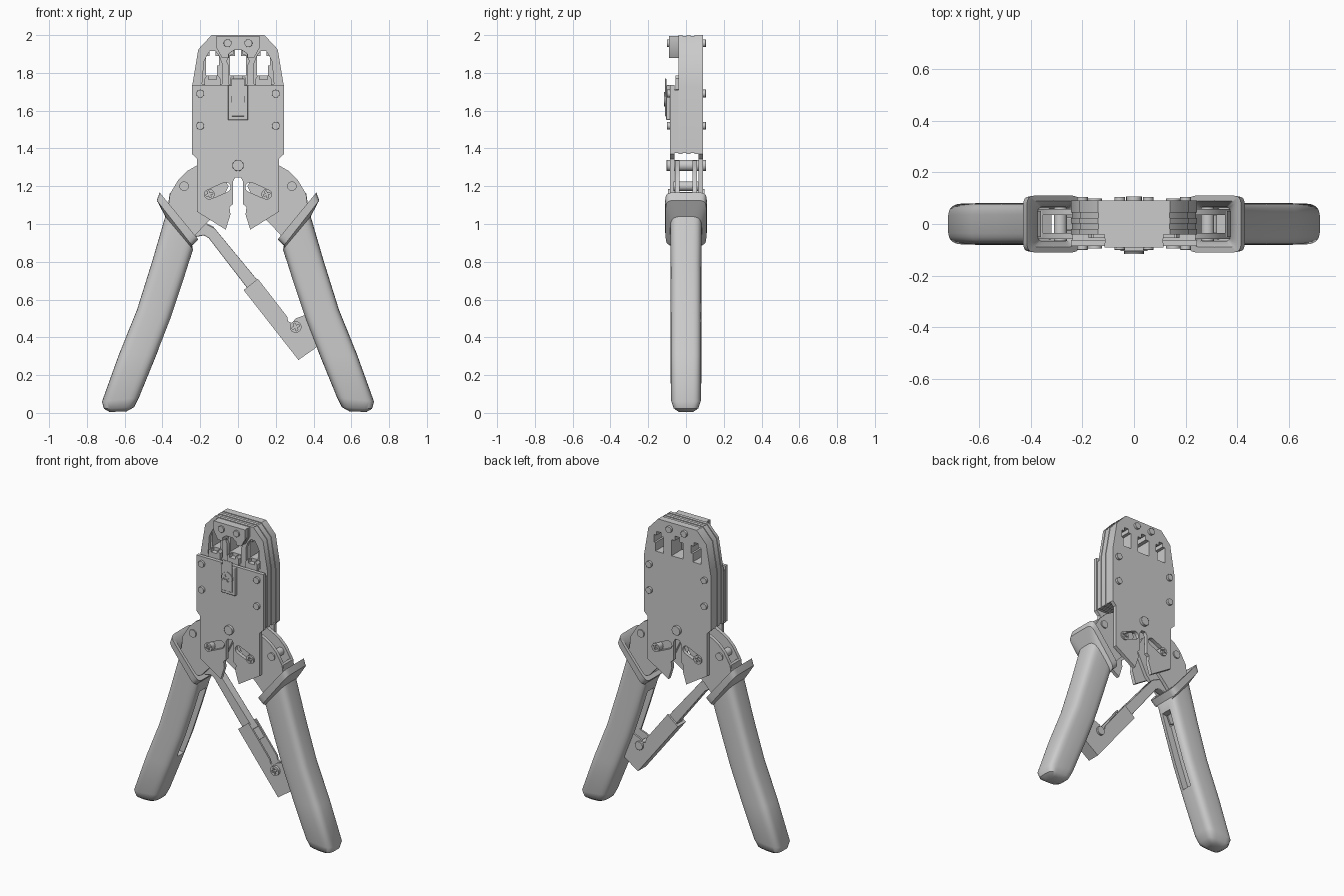
import bpy, bmesh, math
from mathutils import Vector, Matrix

if "Cube" in bpy.data.objects:
    bpy.data.objects.remove(bpy.data.objects["Cube"])


def finish(ob, angle=35):
    bpy.ops.object.select_all(action='DESELECT')
    ob.select_set(True)
    bpy.context.view_layer.objects.active = ob
    bpy.ops.object.shade_smooth_by_angle(angle=math.radians(angle))
    return ob


def add(name, bm):
    bmesh.ops.remove_doubles(bm, verts=bm.verts, dist=1e-5)
    bmesh.ops.recalc_face_normals(bm, faces=bm.faces)
    me = bpy.data.meshes.new(name)
    bm.to_mesh(me)
    bm.free()
    ob = bpy.data.objects.new(name, me)
    bpy.context.collection.objects.link(ob)
    return ob


def plate(name, outline, y0, y1, holes=(), bevel=0):
    """Flat xz outline with holes, extruded from y0 to y1."""
    cu = bpy.data.curves.new(name, 'CURVE')
    cu.dimensions, cu.fill_mode, cu.extrude = '2D', 'BOTH', (y1 - y0) / 2
    for pts in [outline, *holes]:
        sp = cu.splines.new('POLY')
        sp.points.add(len(pts) - 1)
        for p, (x, z) in zip(sp.points, pts):
            p.co = (x, z, 0, 1)
        sp.use_cyclic_u = True
    tmp = bpy.data.objects.new(name + "_curve", cu)
    bpy.context.collection.objects.link(tmp)
    me = bpy.data.meshes.new_from_object(tmp.evaluated_get(bpy.context.evaluated_depsgraph_get()))
    bpy.data.objects.remove(tmp)
    me.transform(Matrix.Translation((0, (y0 + y1) / 2, 0)) @ Matrix.Rotation(math.pi / 2, 4, 'X'))
    bm = bmesh.new()
    bm.from_mesh(me)
    ob = add(name, bm)
    if bevel:
        m = ob.modifiers.new("bevel", 'BEVEL')
        m.width, m.segments = bevel, 2
    return finish(ob)


def flip(pts):
    return [(-x, z) for x, z in pts]


def mirrored(half):
    return half + flip(half)[::-1]


def circle(x, z, r, n=20):
    return [(x + r * math.cos(i * math.tau / n), z + r * math.sin(i * math.tau / n)) for i in range(n)]


def rect(x0, x1, z0, z1):
    return [(x0, z0), (x1, z0), (x1, z1), (x0, z1)]


def capsule(x0, z0, x1, z1, r):
    a = math.atan2(z1 - z0, x1 - x0)
    end = lambda x, z, s: [(x + r * math.cos(a + s + i * math.pi / 8), z + r * math.sin(a + s + i * math.pi / 8)) for i in range(9)]
    return end(x1, z1, -math.pi / 2) + end(x0, z0, math.pi / 2)


def screw(name, x, z, r, y0, y1, face=-1):
    """Screw head with a cross recess on the front or back."""
    w, l = r * .17, r * .65
    quarter = [(w, l), (w, w), (l, w)]
    cross = []
    for k in range(4):
        c, s = math.cos(-k * math.pi / 2 + .4), math.sin(-k * math.pi / 2 + .4)
        cross += [(x + u * c - v * s, z + u * s + v * c) for u, v in quarter]
    mid = y0 + .01 if face < 0 else y1 - .01
    front, back = (y0, mid), (mid, y1)
    ring, core = (front, back) if face < 0 else (back, front)
    plate(name + "_face", circle(x, z, r), *ring, [cross])
    plate(name + "_core", circle(x, z, r), *core)


# Head plate outlines
lower = [(.243, 1.37), (.217, 1.345), (.217, 1.065), (.065, .97), (.04, 1.05), (.045, 1.09),
         (.027, 1.105), (.027, 1.225), (.015, 1.245)]
crown = [(.14, 2.0), (.21, 1.925), (.243, 1.73)]
slot = capsule(.15, 1.157, .065, 1.195, .026)
slots = [slot, flip(slot)]
side_win = [(-.17, 1.785), (-.112, 1.785), (-.112, 1.84), (-.10, 1.84), (-.10, 1.89), (-.12, 1.89),
            (-.12, 1.915), (-.15, 1.915), (-.15, 1.89), (-.17, 1.89)]
right_win = [(x + .27, z) for x, z in side_win]
mid_win = mirrored([(.042, 1.785), (.042, 1.89), (.017, 1.89), (.017, 1.92)])
windows = [side_win, mid_win, right_win]

# Laminated head
plate("front_plate", mirrored([(.243, 1.735)] + lower), -.085, -.062, slots)
plate("front_spacer", rect(-.238, .238, 1.375, 1.71), -.062, -.04)
big = [mirrored([(.05, 1.74), (.05, 1.84), (.06, 1.86), (.05, 1.89), (.02, 1.9), (.02, 1.92)])]
wide = [(-.19, 1.74), (-.085, 1.74), (-.085, 1.85), (-.1, 1.89), (-.12, 1.915), (-.15, 1.915), (-.165, 1.89), (-.18, 1.86)]
big += [wide, flip(wide)]
for i in range(5):
    k = .985 if i % 2 else 1
    out = [(x * k, 1.685 + (z - 1.685) * k) for x, z in mirrored(crown + [(.243, 1.37)])]
    plate(f"head_layer_{i}", out, -.04 + i * .021, -.019 + i * .021, big if i == 0 else windows)
plate("back_plate", mirrored(crown + lower), .065, .09, slots + windows)

# Die block at the top and toothed dies below the windows
block = mirrored([(.115, 1.995), (.115, 1.935), (.085, 1.88), (.05, 1.88), (.05, 1.9), (.022, 1.92)])
for i in range(3):
    k = .97 if i == 1 else 1
    plate(f"die_block_{i}", [(x * k, z) for x, z in block], -.09 + i * .0167, -.0733 + i * .0167)
for x in (-.135, 0, .135):
    teeth = [(.042, 1.70), (.042, 1.77), (.03, 1.785), (.022, 1.785), (.022, 1.765), (.008, 1.765)]
    plate("lower_die", [(x + u, z) for u, z in mirrored(teeth)], -.055, -.022)

# Rivets, pivot and blade clip
for x, z, r, f in [(.2, 1.69, .021, -.1), (.2, 1.52, .021, -.1), (.055, 1.957, .021, -.1)]:
    for s in (-1, 1):
        plate("rivet", circle(s * x, z, r), f, .105, bevel=.007)
plate("pivot_pin", circle(0, 1.31, .03), -.102, .107, bevel=.008)
plate("blade_clip", rect(-.053, .053, 1.55, 1.735), -.105, -.085, bevel=.004)
plate("blade_clip_rim", rect(-.035, .035, 1.57, 1.77), -.111, -.104, bevel=.003)
screw("clip_screw", 0, 1.66, .038, -.116, -.1)

# Grip cross-sections: outer x, z, inner x, z, half depth; the last three line the hollow mouth
sections = [(.68, .005, .59, .008, .04), (.71, .022, .55, .03, .066), (.72, .06, .525, .08, .08),
            (.63, .31, .435, .30, .082), (.535, .545, .357, .50, .082), (.455, .80, .29, .70, .082),
            (.385, 1.04, .238, .865, .084), (.43, 1.125, .243, .886, .108), (.415, 1.167, .21, .918, .111),
            (.397, 1.145, .228, .94, .09), (.37, 1.06, .247, .905, .068), (.435, .82, .315, .75, .062)]
N = 32
for s, side in ((-1, "left"), (1, "right")):
    m = lambda pts: [(s * x, z) for x, z in pts]
    bm = bmesh.new()
    loops = []
    for j, (ox, oz, ix, iz, hy) in enumerate(sections):
        c, a = Vector(((ox + ix) / 2, 0, (oz + iz) / 2)), Vector(((ox - ix) / 2, 0, (oz - iz) / 2))
        e = .25 if j > 6 else .5
        loop = []
        for i in range(N):
            t = i * math.tau / N
            u, v = math.cos(t), math.sin(t)
            u, v = math.copysign(abs(u) ** e, u), math.copysign(abs(v) ** e, v)
            p = c + a * u + Vector((0, hy * v, 0))
            loop.append(bm.verts.new((s * p.x, p.y, p.z)))
        loops.append(loop)
    for A, B in zip(loops, loops[1:]):
        for i in range(N):
            bm.faces.new((A[i], A[(i + 1) % N], B[(i + 1) % N], B[i]))
    bm.faces.new(loops[0])
    bm.faces.new(loops[-1])
    grip = add(side + "_grip", bm)
    # Slot along the inner side of the grip
    cutter = plate("slot_cutter", m([(.18, .83), (.30, .45), (.36, .33), (.46, .36), (.40, .52), (.345, .68), (.30, .81)]), -.034, .034)
    cutter.hide_render = True
    b = grip.modifiers.new("slot", 'BOOLEAN')
    b.operation, b.object, b.solver = 'DIFFERENCE', cutter, 'EXACT'
    bpy.context.view_layer.objects.active = grip
    bpy.ops.object.modifier_apply(modifier="slot")
    bpy.data.objects.remove(cutter)
    finish(grip, 38)

    # Steel lever: two cheeks, a web and a cross pin
    lever = m([(.05, 1.20), (.10, 1.29), (.16, 1.335), (.217, 1.31), (.27, 1.28), (.315, 1.235), (.36, 1.16),
               (.375, 1.05), (.43, .83), (.32, .77), (.245, .92), (.19, .98), (.13, 1.04)])
    for y in (-.058, .035):
        plate(side + "_lever_cheek", lever, y, y + .023)
    plate(side + "_lever_web", m([(.352, 1.17), (.362, 1.16), (.377, 1.05), (.43, .83), (.41, .83), (.355, 1.05)]), -.05, .05)
    plate(side + "_cross_pin", circle(s * .285, 1.2, .025), -.066, .066)
    screw(side + "_slot_screw", s * .152, 1.157, .028, -.094, -.056)
    screw(side + "_slot_screw_back", s * .152, 1.157, .028, .056, .099, face=1)

# Locking strut: bent rod, channel sleeve and screw
plate("strut_rod", [(-.27, .95), (-.23, 1.01), (-.18, 1.01), (-.13, .985), (.13, .67), (.08, .62), (-.155, .925), (-.18, .94), (-.23, .93)],
      -.025, .025, bevel=.005)
cheek = [(.03, .65), (.105, .71), (.26, .51), (.265, .485), (.285, .475), (.305, .50), (.36, .52), (.385, .45), (.42, .35), (.32, .28)]
for y in (-.042, .03):
    plate("strut_cheek", cheek, y, y + .012)
plate("strut_web", [(.03, .65), (.043, .66), (.325, .297), (.41, .36), (.42, .35), (.32, .28)], -.031, .031)
plate("strut_stop", [(.045, .64), (.11, .69), (.17, .61), (.11, .56)], -.031, .031)
plate("strut_pin", circle(.305, .455, .02), -.05, .05)
screw("strut_screw", .305, .455, .031, -.06, -.04)
plate("strut_rivet_back", circle(.305, .455, .028), .04, .055, bevel=.005)
